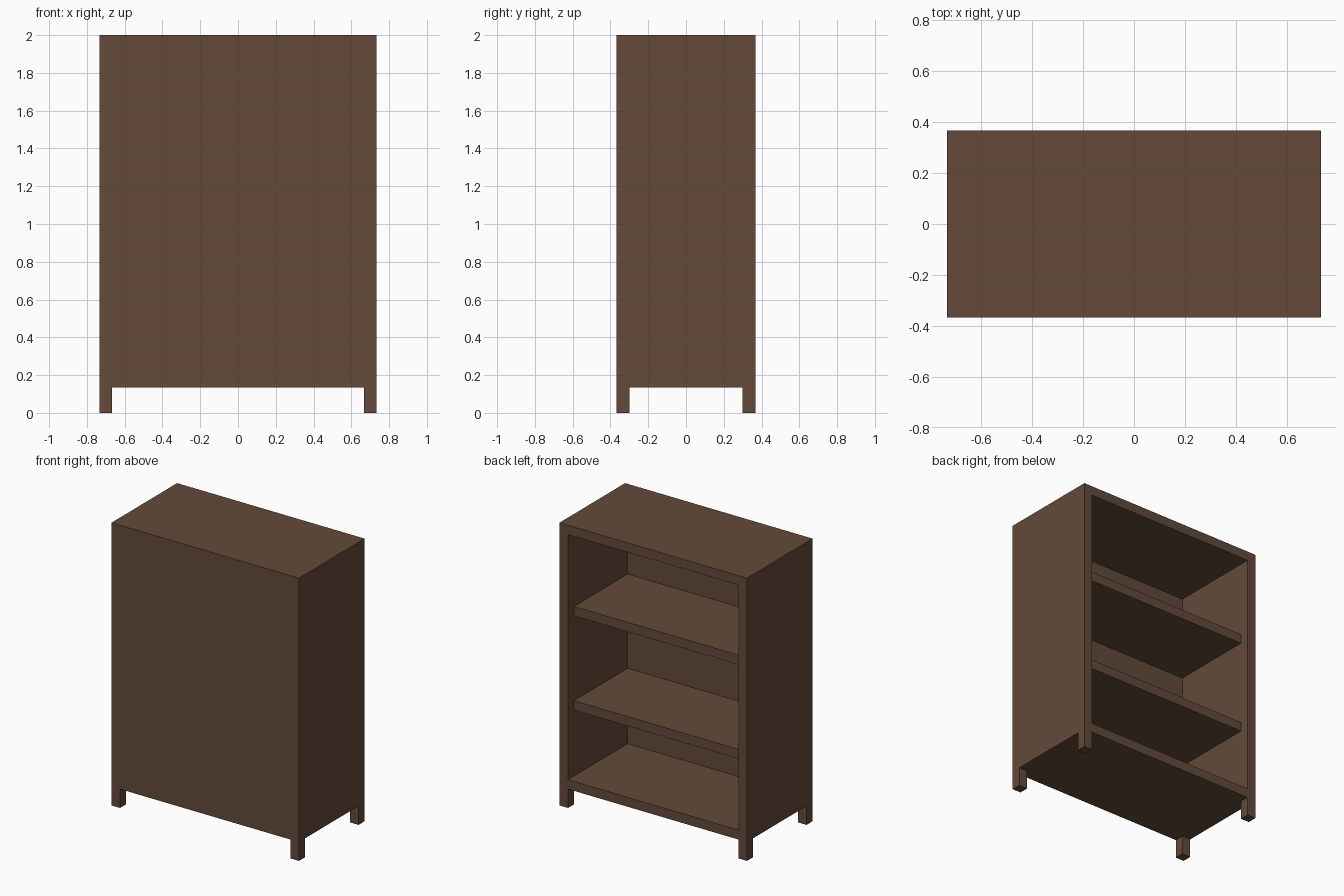
import bpy, bmesh
from mathutils import Vector

if "Cube" in bpy.data.objects:
    bpy.data.objects.remove(bpy.data.objects["Cube"])

T = 1 / 15                      # board thickness and leg width
W, D, H = 22 * T, 11 * T, 2.0   # overall width, depth, height
LEG_H = 2 * T

wood = bpy.data.materials.new("dark_brown_wood")
wood.diffuse_color = (0.125, 0.068, 0.042, 1)
wood.use_nodes = True
wood.node_tree.nodes["Principled BSDF"].inputs["Base Color"].default_value = wood.diffuse_color


def box_bmesh(lo, hi):
    lo, hi = Vector(lo), Vector(hi)
    bm = bmesh.new()
    bmesh.ops.create_cube(bm, size=1)
    bmesh.ops.scale(bm, vec=hi - lo, verts=bm.verts)
    bmesh.ops.translate(bm, vec=(lo + hi) / 2, verts=bm.verts)
    bm.normal_update()
    return bm


def finish(name, bm):
    mesh = bpy.data.meshes.new(name)
    bm.to_mesh(mesh)
    bm.free()
    mesh.materials.append(wood)
    obj = bpy.data.objects.new(name, mesh)
    bpy.context.collection.objects.link(obj)
    return obj


# Cabinet: solid box hollowed from its open +y side
bm = box_bmesh((-W / 2, -D / 2, LEG_H), (W / 2, D / 2, H))
opening = max(bm.faces, key=lambda f: f.normal.y)
bmesh.ops.inset_region(bm, faces=[opening], thickness=T, use_even_offset=True)
result = bmesh.ops.extrude_face_region(bm, geom=[opening])
inner = [v for v in result["geom"] if isinstance(v, bmesh.types.BMVert)]
bmesh.ops.translate(bm, vec=(0, T - D, 0), verts=inner)
if opening.is_valid:
    bmesh.ops.delete(bm, geom=[opening], context='FACES_ONLY')
bmesh.ops.recalc_face_normals(bm, faces=bm.faces)
finish("cabinet", bm)

# Shelves, set back from the opening
for name, z in (("lower_shelf", 10 * T), ("upper_shelf", 20 * T)):
    finish(name, box_bmesh((T - W / 2, T - D / 2, z), (W / 2 - T, D / 2 - T, z + T)))

# Corner legs
for side, x in (("left", -W / 2), ("right", W / 2 - T)):
    for end, y in (("front", -D / 2), ("back", D / 2 - T)):
        finish(f"{end}_{side}_leg", box_bmesh((x, y, 0), (x + T, y + T, LEG_H)))
